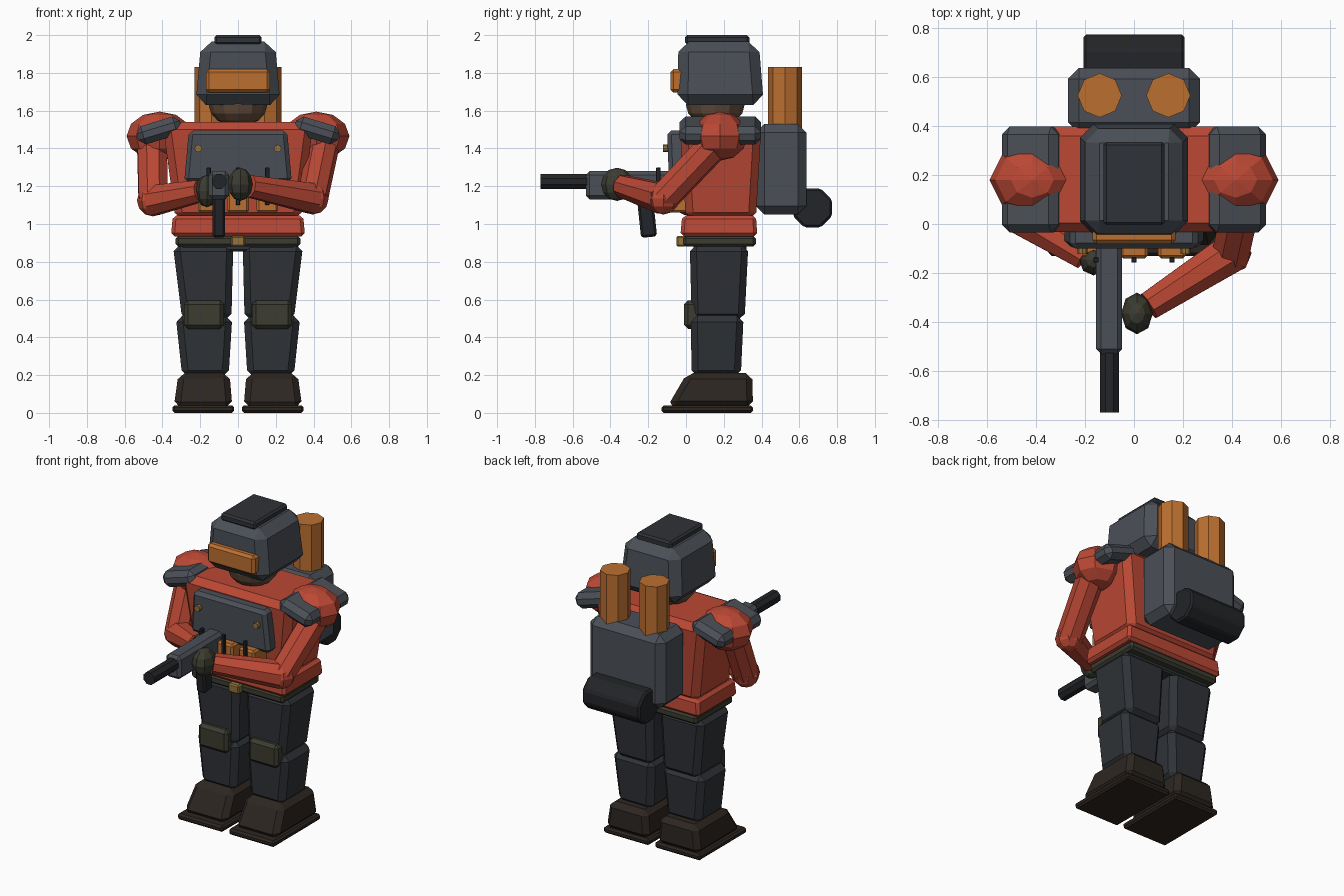
import bpy, bmesh
from math import radians, pi
from mathutils import Matrix, Vector

if "Cube" in bpy.data.objects:
    bpy.data.objects.remove(bpy.data.objects["Cube"])

COLOURS = {
    "red": (0.50, 0.065, 0.035), "slate": (0.07, 0.08, 0.095), "trouser": (0.028, 0.032, 0.038),
    "boot": (0.026, 0.019, 0.015), "orange": (0.50, 0.16, 0.03), "olive": (0.045, 0.045, 0.03),
    "black": (0.017, 0.018, 0.021), "skin": (0.13, 0.075, 0.045), "brass": (0.30, 0.17, 0.04),
}
MATS = {}
for key, rgb in COLOURS.items():
    MATS[key] = bpy.data.materials.new(key)
    MATS[key].diffuse_color = (*rgb, 1)


def finish(name, bm, mat, bevel=0, mirror=False):
    bmesh.ops.recalc_face_normals(bm, faces=bm.faces)
    mesh = bpy.data.meshes.new(name)
    bm.to_mesh(mesh)
    bm.free()
    mesh.materials.append(MATS[mat])
    ob = bpy.data.objects.new(name, mesh)
    bpy.context.collection.objects.link(ob)
    if bevel:
        mod = ob.modifiers.new("chamfer", "BEVEL")
        mod.width, mod.segments, mod.limit_method = bevel, 1, "NONE"
    if mirror:
        mod = ob.modifiers.new("mirror", "MIRROR")
        mod.use_mirror_merge = False
    return ob


def box(name, mat, z, base, top=None, bevel=0.02, mirror=False, tilt=None):
    """Tapered box: z range, base and top rectangles as (x0, x1, y0, y1)."""
    top = top or base
    bm = bmesh.new()
    bmesh.ops.create_cube(bm, size=1)
    for v in bm.verts:
        r = top if v.co.z > 0 else base
        v.co = (r[v.co.x > 0], r[2 + (v.co.y > 0)], z[v.co.z > 0])
    if tilt:
        centre = sum((v.co for v in bm.verts), Vector()) / 8
        bmesh.ops.rotate(bm, verts=bm.verts, cent=centre,
                         matrix=Matrix.Rotation(radians(tilt[0]), 3, tilt[1]))
    return finish(name, bm, mat, bevel, mirror)


def rod(name, mat, a, b, r1, r2=None, sides=8, spin=0, bevel=0, mirror=False):
    """Low-sided cylinder or cone from a to b."""
    a, b = Vector(a), Vector(b)
    d = b - a
    m = Matrix.Translation((a + b) / 2) @ d.to_track_quat("Z", "Y").to_matrix().to_4x4()
    bm = bmesh.new()
    bmesh.ops.create_cone(bm, cap_ends=True, segments=sides, radius1=r1, radius2=r2 or r1,
                          depth=d.length, matrix=m @ Matrix.Rotation(spin, 4, "Z"))
    return finish(name, bm, mat, bevel, mirror)


def ball(name, mat, centre, radii, u=8, v=6, mirror=False):
    bm = bmesh.new()
    bmesh.ops.create_uvsphere(bm, u_segments=u, v_segments=v, radius=1,
                              matrix=Matrix.Translation(centre) @ Matrix.Diagonal((*radii, 1)))
    return finish(name, bm, mat, 0, mirror)


# boots and legs
box("boot_sole", "boot", (0, 0.04), (0.02, 0.348, -0.13, 0.355), bevel=0.012, mirror=True)
box("boot", "boot", (0.03, 0.21), (0.03, 0.34, -0.10, 0.355), (0.045, 0.315, 0.005, 0.35), 0.032, True)
box("shin", "trouser", (0.19, 0.515), (0.05, 0.295, 0.03, 0.29), (0.03, 0.33, 0.025, 0.305), 0.035, True)
box("thigh", "trouser", (0.49, 0.89), (0.035, 0.295, 0.03, 0.31), (0.025, 0.345, 0.02, 0.33), 0.035, True)
box("knee_pad", "olive", (0.445, 0.595), (0.075, 0.285, -0.01, 0.08), bevel=0.02, mirror=True)

# waist
box("pelvis", "trouser", (0.855, 0.90), (-0.30, 0.30, 0.04, 0.32), bevel=0.01)
box("belt", "olive", (0.88, 0.938), (-0.33, 0.33, -0.015, 0.37), bevel=0.015)
box("buckle", "brass", (0.88, 0.937), (-0.038, 0.038, -0.05, 0.0), bevel=0.008)

# coat
box("coat_hem", "red", (0.935, 1.045), (-0.355, 0.355, -0.03, 0.378), (-0.345, 0.345, -0.02, 0.37), 0.018)
box("coat_body", "red", (1.02, 1.54), (-0.33, 0.33, 0.0, 0.37), (-0.40, 0.40, -0.035, 0.40), 0.04)

# chest armour, pouches and rivets
box("chest_plate", "slate", (1.22, 1.495), (-0.285, 0.285, -0.09, 0.0), (-0.26, 0.26, -0.10, 0.0), 0.022)
for i in (-1, 0, 1):
    x = i * 0.155
    box("chest_pouch", "orange", (1.06, 1.24), (x - 0.057, x + 0.057, -0.14, 0.02), bevel=0.012)
    box("pouch_strap", "black", (1.10, 1.30), (x - 0.011, x + 0.011, -0.158, -0.135), bevel=0.003)
rod("plate_rivet", "brass", (0.21, -0.08, 1.40), (0.21, -0.122, 1.40), 0.02, mirror=True)

# head
ball("face", "skin", (0, 0.155, 1.63), (0.155, 0.155, 0.115), 12, 8)
box("helmet", "slate", (1.63, 1.965), (-0.225, 0.225, -0.045, 0.412), (-0.195, 0.195, -0.04, 0.385), 0.055)
box("helmet_cap", "trouser", (1.95, 2.0), (-0.125, 0.125, -0.005, 0.335), bevel=0.012)
box("visor", "orange", (1.695, 1.82), (-0.17, 0.17, -0.082, 0.0), bevel=0.016)

# shoulders
ball("shoulder", "red", (0.415, 0.18, 1.465), (0.175, 0.145, 0.13), mirror=True)
box("shoulder_pad", "slate", (1.445, 1.545), (0.298, 0.538, -0.035, 0.398), bevel=0.032,
    mirror=True, tilt=(17, "Y"))

# arms, each reaching for its own hold on the gun
ARMS = {
    "right": ((-0.455, 0.16, 1.43), (-0.45, 0.03, 1.125), (-0.20, -0.13, 1.175),
              (-0.165, -0.145, 1.175), (0.06, 0.065, 0.085)),
    "left": ((0.455, 0.16, 1.43), (0.395, -0.12, 1.135), (0.06, -0.335, 1.20),
             (0.012, -0.365, 1.21), (0.065, 0.085, 0.088)),
}
for side, (shoulder, elbow, wrist, hand, size) in ARMS.items():
    rod(side + "_upper_arm", "red", shoulder, elbow, 0.085, 0.082, spin=pi / 8)
    ball(side + "_elbow", "red", elbow, (0.085, 0.085, 0.085))
    rod(side + "_forearm", "red", elbow, wrist, 0.086, 0.062, spin=pi / 8)
    ball(side + "_glove", "olive", hand, size)

# gun
box("gun_body", "slate", (1.13, 1.28), (-0.155, -0.048, -0.53, -0.06), bevel=0.02)
rod("gun_barrel", "black", (-0.10, -0.50, 1.225), (-0.10, -0.77, 1.225), 0.042, spin=pi / 8)
box("gun_magazine", "black", (0.93, 1.16), (-0.135, -0.068, -0.25, -0.165),
    bevel=0.012, tilt=(6, "X"))

# backpack
box("backpack", "slate", (1.05, 1.53), (-0.27, 0.27, 0.37, 0.637), bevel=0.045)
rod("pack_tank", "orange", (0.14, 0.525, 1.50), (0.14, 0.525, 1.83), 0.09, mirror=True)
rod("bedroll", "black", (-0.207, 0.67, 1.085), (0.207, 0.67, 1.085), 0.112, spin=pi / 8, bevel=0.012)

for m in bpy.data.materials:
    if m.users and not m.is_grease_pencil:
        m.use_nodes = True
        m.node_tree.nodes["Principled BSDF"].inputs["Base Color"].default_value = m.diffuse_color
